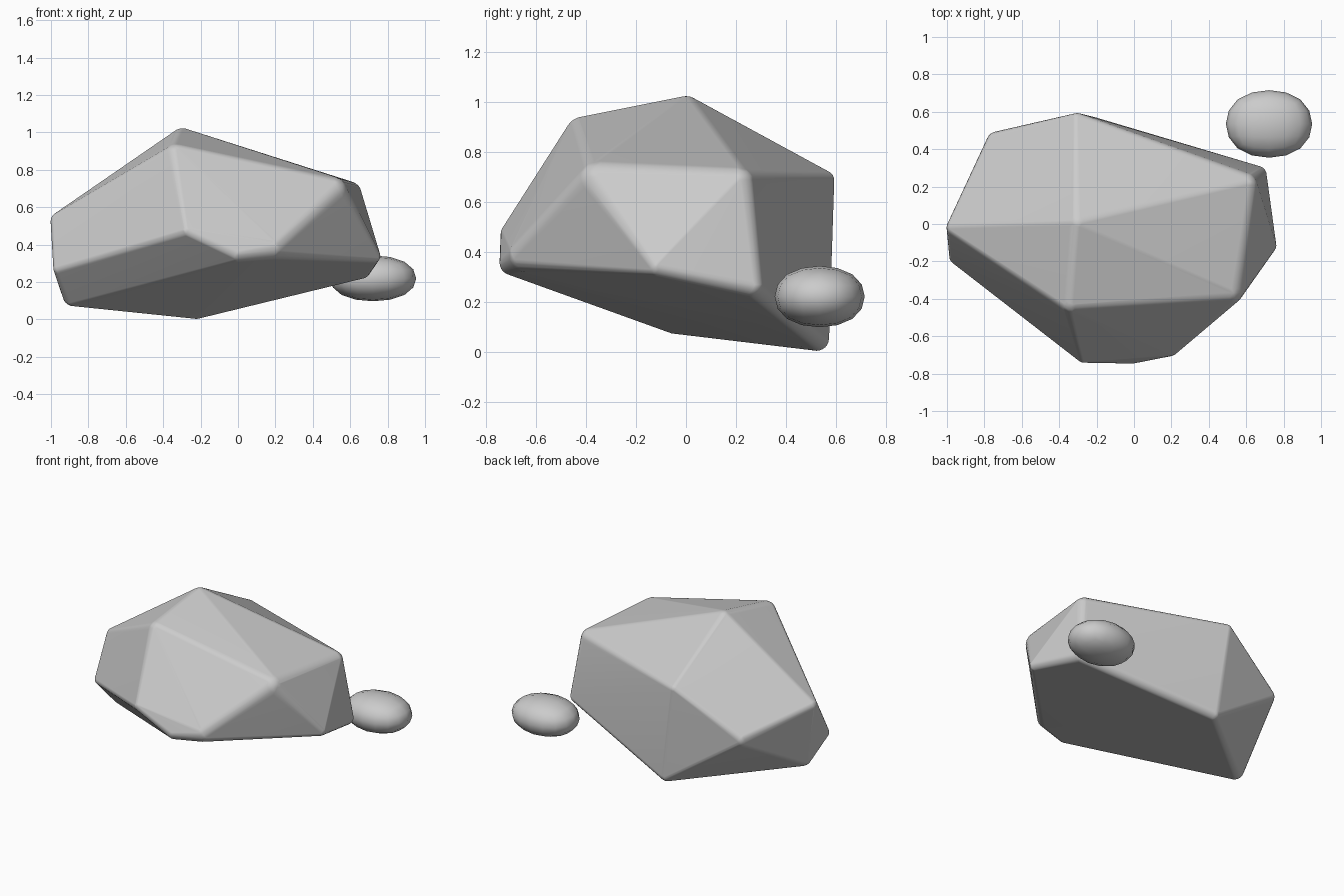
import bpy, bmesh
from mathutils import Vector, Matrix

if "Cube" in bpy.data.objects:
    bpy.data.objects.remove(bpy.data.objects["Cube"])

stone = bpy.data.materials.new("stone_grey")
stone.diffuse_color = (0.6, 0.6, 0.6, 1)
stone.use_nodes = True
stone.node_tree.nodes["Principled BSDF"].inputs["Base Color"].default_value = stone.diffuse_color

# Corners of the boulder: x, y, z, rounding radius
CORNERS = [
    (-0.31, 0.01, 1.03, 0.07), (-0.35, -0.46, 0.935, 0.07),   # top ridge
    (0.57, -0.40, 0.74, 0.09), (0.65, 0.25, 0.72, 0.07),      # right shoulder
    (0.71, 0.30, 0.22, 0.05), (0.77, -0.12, 0.31, 0.04),      # right foot
    (0.02, -0.75, 0.32, 0.05), (0.19, -0.73, 0.34, 0.07),     # front lip
    (-0.28, -0.75, 0.47, 0.04),
    (-1.01, -0.02, 0.55, 0.05), (-0.99, -0.20, 0.26, 0.04),   # left side
    (-0.93, -0.05, 0.07, 0.06), (-0.78, 0.49, 0.41, 0.06),
    (-0.20, 0.57, -0.005, 0.05), (-0.31, 0.595, 0.71, 0.04),  # back
]


def hull(bm):
    res = bmesh.ops.convex_hull(bm, input=bm.verts)
    junk = {g for k in ("geom_interior", "geom_unused") for g in res[k]
            if isinstance(g, bmesh.types.BMVert)}
    bmesh.ops.delete(bm, geom=list(junk), context='VERTS')
    bmesh.ops.recalc_face_normals(bm, faces=bm.faces)
    bm.normal_update()


def finish(bm, name):
    mesh = bpy.data.meshes.new(name)
    bm.to_mesh(mesh)
    bm.free()
    mesh.materials.append(stone)
    mesh.shade_smooth()
    obj = bpy.data.objects.new(name, mesh)
    bpy.context.collection.objects.link(obj)
    return obj


# Sharp hull, used to find how far to inset each corner
sharp = bmesh.new()
radius = {}
for x, y, z, r in CORNERS:
    radius[sharp.verts.new((x, y, z))] = r
hull(sharp)

# Boulder: hull of small balls set inside each corner, giving rounded edges
bm = bmesh.new()
for v in sharp.verts:
    r = radius[v]
    m, b = Matrix.Identity(3) * 0.02, Vector()
    for f in v.link_faces:
        n = f.normal
        m += Matrix([n * n[i] for i in range(3)])
        b += n
    d = m.inverted() @ b
    if d.length > 2.2:
        d *= 2.2 / d.length
    bmesh.ops.create_icosphere(bm, subdivisions=3, radius=r,
                               matrix=Matrix.Translation(v.co - d * r))
sharp.free()
hull(bm)
boulder = finish(bm, "boulder")
boulder.modifiers.new("even_shading", 'WEIGHTED_NORMAL')

# Pebble: smoothed cube scaled to an egg-like stone
bm = bmesh.new()
bmesh.ops.create_cube(bm, size=2)
cage = finish(bm, "pebble")
sub = cage.modifiers.new("round", 'SUBSURF')
sub.levels = sub.render_levels = 2
bpy.context.view_layer.update()
size = cage.evaluated_get(bpy.context.evaluated_depsgraph_get()).dimensions
half = Vector((0.275, 0.215, 0.146))
scale = [2 * half[i] / size[i] for i in range(3)]
cage.data.transform(Matrix.Translation((0.722, 0.535, 0.22)) @ Matrix.Diagonal((*scale, 1)))
